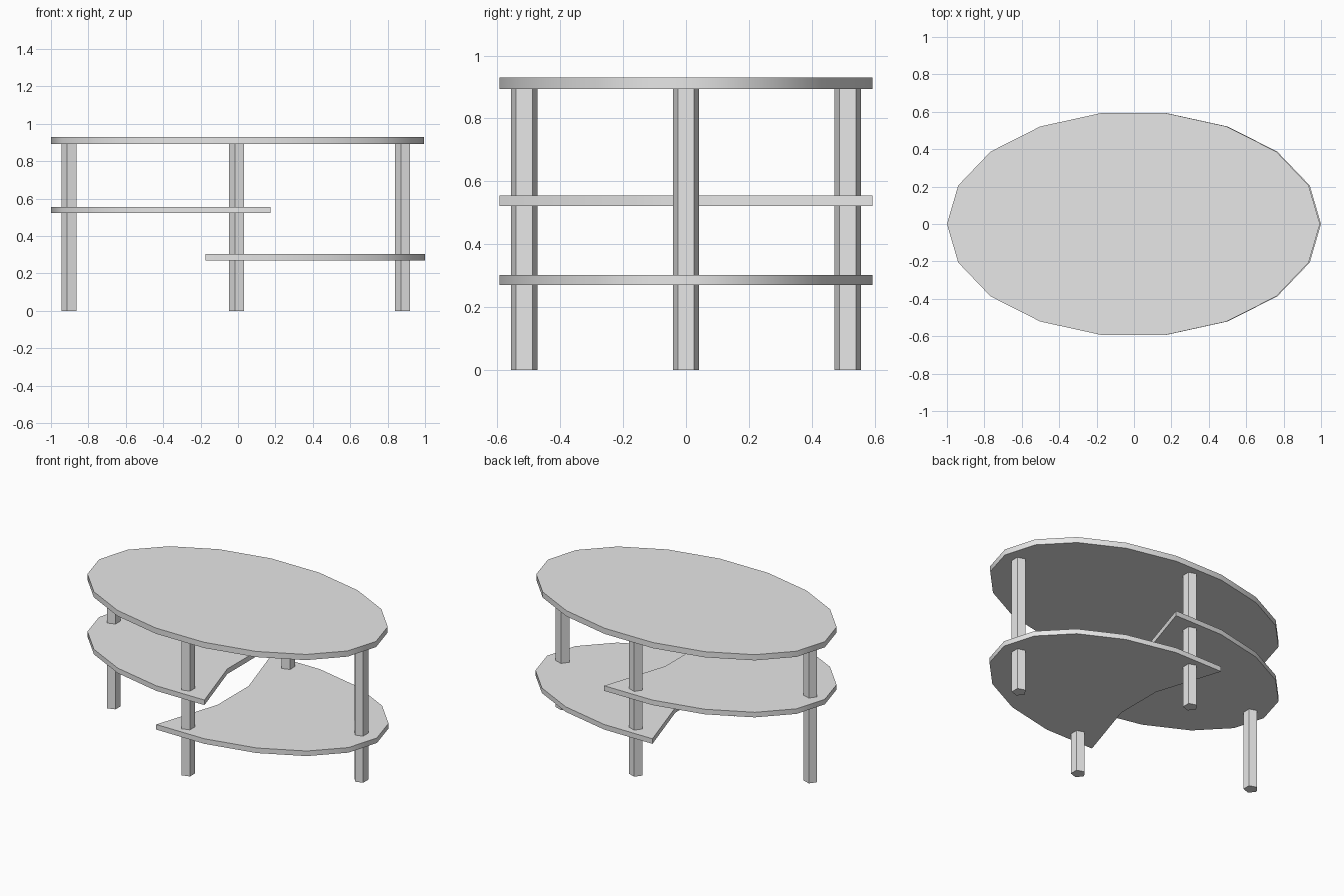
import bpy, bmesh
from math import sin, cos, radians

if "Cube" in bpy.data.objects:
    bpy.data.objects.remove(bpy.data.objects["Cube"], do_unlink=True)

grey = bpy.data.materials.new("light_grey")
grey.use_nodes = True
grey.diffuse_color = (0.8, 0.8, 0.8, 1)
grey.node_tree.nodes["Principled BSDF"].inputs["Base Color"].default_value = (0.8, 0.8, 0.8, 1)


def slab(name, outline, z0, z1, smooth=None):
    """Extrude a counter-clockwise outline from z0 up to z1."""
    bm = bmesh.new()
    base = bm.faces.new([bm.verts.new((x, y, z0)) for x, y in outline])
    top = bmesh.ops.extrude_face_region(bm, geom=[base], use_keep_orig=True)
    for v in top["geom"]:
        if isinstance(v, bmesh.types.BMVert):
            v.co.z = z1
    bmesh.ops.recalc_face_normals(bm, faces=bm.faces)
    mesh = bpy.data.meshes.new(name)
    bm.to_mesh(mesh)
    bm.free()
    mesh.materials.append(grey)
    obj = bpy.data.objects.new(name, mesh)
    bpy.context.collection.objects.link(obj)
    if smooth:
        bpy.ops.object.select_all(action="DESELECT")
        obj.select_set(True)
        bpy.context.view_layer.objects.active = obj
        bpy.ops.object.shade_smooth_by_angle(angle=radians(smooth))
    return obj


def oval(start, end, rx=1.0, ry=0.602):
    return [(rx * cos(radians(a)), ry * sin(radians(a))) for a in range(start, end, 20)]


# Oval table top
slab("table_top", [(x - 0.003, y) for x, y in oval(0, 360, rx=0.997)], 0.893, 0.93, 40)

# Half-oval shelves with a notched inner edge, the lower one turned around
shelf = oval(80, 300) + [(0.035, -0.16), (0.035, 0.16)]
slab("upper_shelf", shelf, 0.522, 0.555, 40)
slab("lower_shelf", [(-x, -y) for x, y in shelf], 0.27, 0.303, 40)

# Five-sided legs, each with a flat face towards +x
legs = {"right_leg": (-0.9, 0), "left_leg": (0.884, 0),
        "front_leg": (-0.003, -0.514), "back_leg": (-0.003, 0.514)}
for name, (cx, cy) in legs.items():
    angles = [radians(36 + 72 * i) for i in range(5)]
    slab(name, [(cx + 0.044 * cos(a), cy + 0.044 * sin(a)) for a in angles], 0, 0.9)
